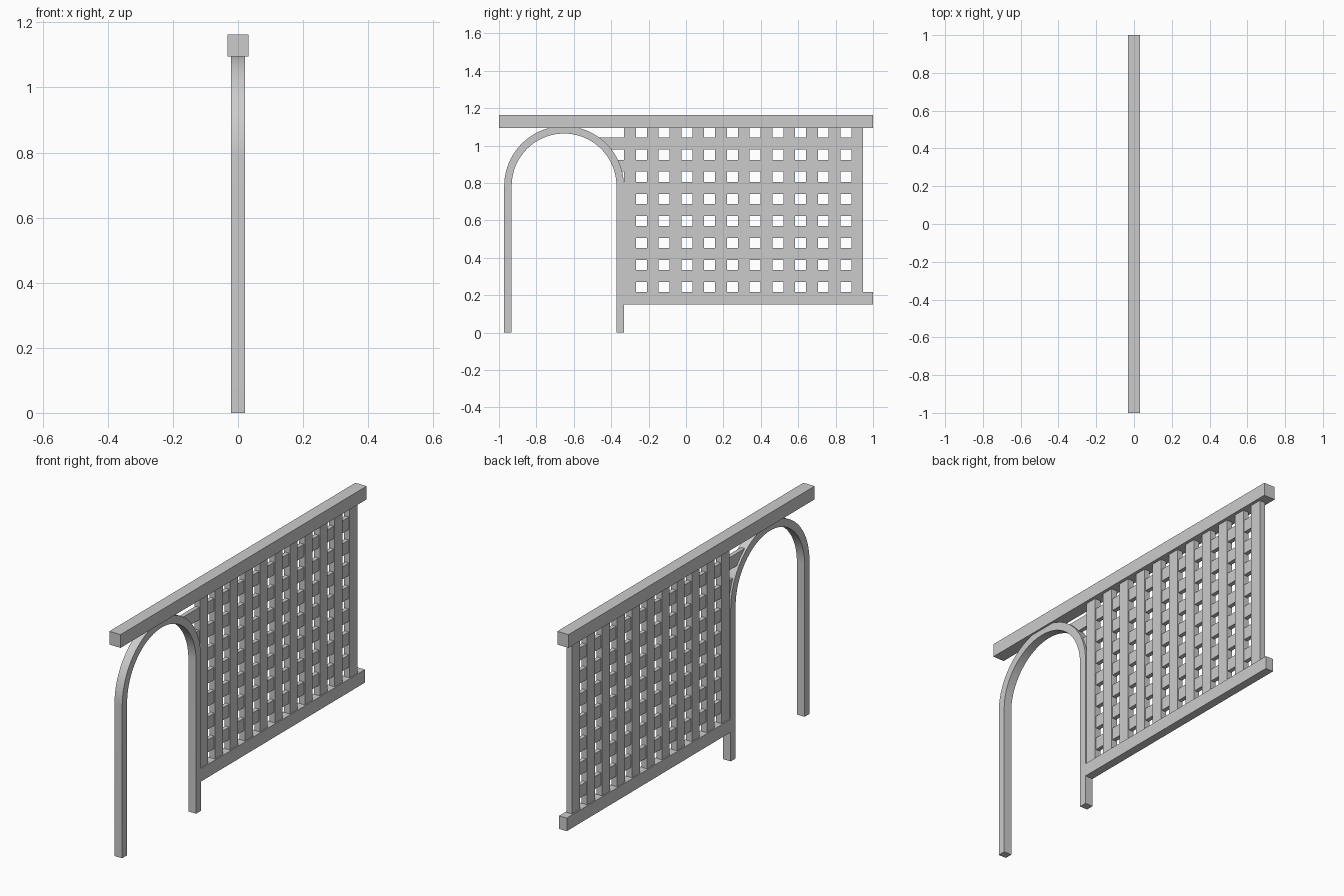
import bpy, bmesh, math

if "Cube" in bpy.data.objects:
    bpy.data.objects.remove(bpy.data.objects["Cube"])

ARCH_Y, SPRING_Z, R_OUT, R_IN = -0.652, 0.784, 0.320, 0.280


def finish(name, bm):
    bmesh.ops.recalc_face_normals(bm, faces=bm.faces)
    me = bpy.data.meshes.new(name)
    bm.to_mesh(me)
    bm.free()
    ob = bpy.data.objects.new(name, me)
    bpy.context.collection.objects.link(ob)
    return ob


def prism(name, half_x, profile):
    """Extrude a closed (y, z) outline symmetrically along x."""
    bm = bmesh.new()
    face = bm.faces.new([bm.verts.new((-half_x, y, z)) for y, z in profile])
    ext = bmesh.ops.extrude_face_region(bm, geom=[face])
    verts = [g for g in ext["geom"] if isinstance(g, bmesh.types.BMVert)]
    bmesh.ops.translate(bm, verts=verts, vec=(2 * half_x, 0, 0))
    return finish(name, bm)


def bar(name, half_x, y0, y1, z0, z1):
    return prism(name, half_x, [(y0, z0), (y1, z0), (y1, z1), (y0, z1)])


# Rails
bar("top_rail", 0.032, -1.0, 1.0, 1.095, 1.163)
bar("bottom_rail", 0.022, -0.335, 1.0, 0.15, 0.217)

# Arch: rectangular section swept up one leg, over the curve and down the other
bm = bmesh.new()
SEG = 40
path = [(1, 0.0, 0.0, 0.0)]
path += [(math.cos(a), math.sin(a), SPRING_Z, a)
         for a in (math.pi * i / SEG for i in range(SEG + 1))]
path += [(-1, 0.0, 0.0, 0.0)]
rings = []
for c, s, base, _ in path:
    rings.append([bm.verts.new((x, ARCH_Y + r * c, base + r * s))
                  for x, r in ((-0.022, R_IN), (0.022, R_IN), (0.022, R_OUT), (-0.022, R_OUT))])
for a, b in zip(rings, rings[1:]):
    for k in range(4):
        bm.faces.new((a[k], a[(k + 1) % 4], b[(k + 1) % 4], b[k]))
bm.faces.new(rings[0])
bm.faces.new(rings[-1])
arch = finish("arch", bm)
bpy.context.view_layer.objects.active = arch
arch.select_set(True)
bpy.ops.object.shade_smooth_by_angle(angle=math.radians(30))

# Upright lattice slats
for i in range(11):
    y = -0.299 + 0.1215 * i
    bar(f"upright_slat_{i + 1}", 0.016, y - 0.0315, y + 0.0315, 0.21, 1.10)


# Cross slats, with the left end following the middle of the arch band
def arch_edge(z):
    rise = max(0.0, z - SPRING_Z)
    return ARCH_Y + math.sqrt(0.30 ** 2 - rise ** 2)


for i in range(7):
    z0 = 0.270 + 0.118 * i
    z1 = z0 + 0.064
    prism(f"cross_slat_{i + 1}", 0.011,
          [(arch_edge(z0), z0), (0.94, z0), (0.94, z1), (arch_edge(z1), z1)])
